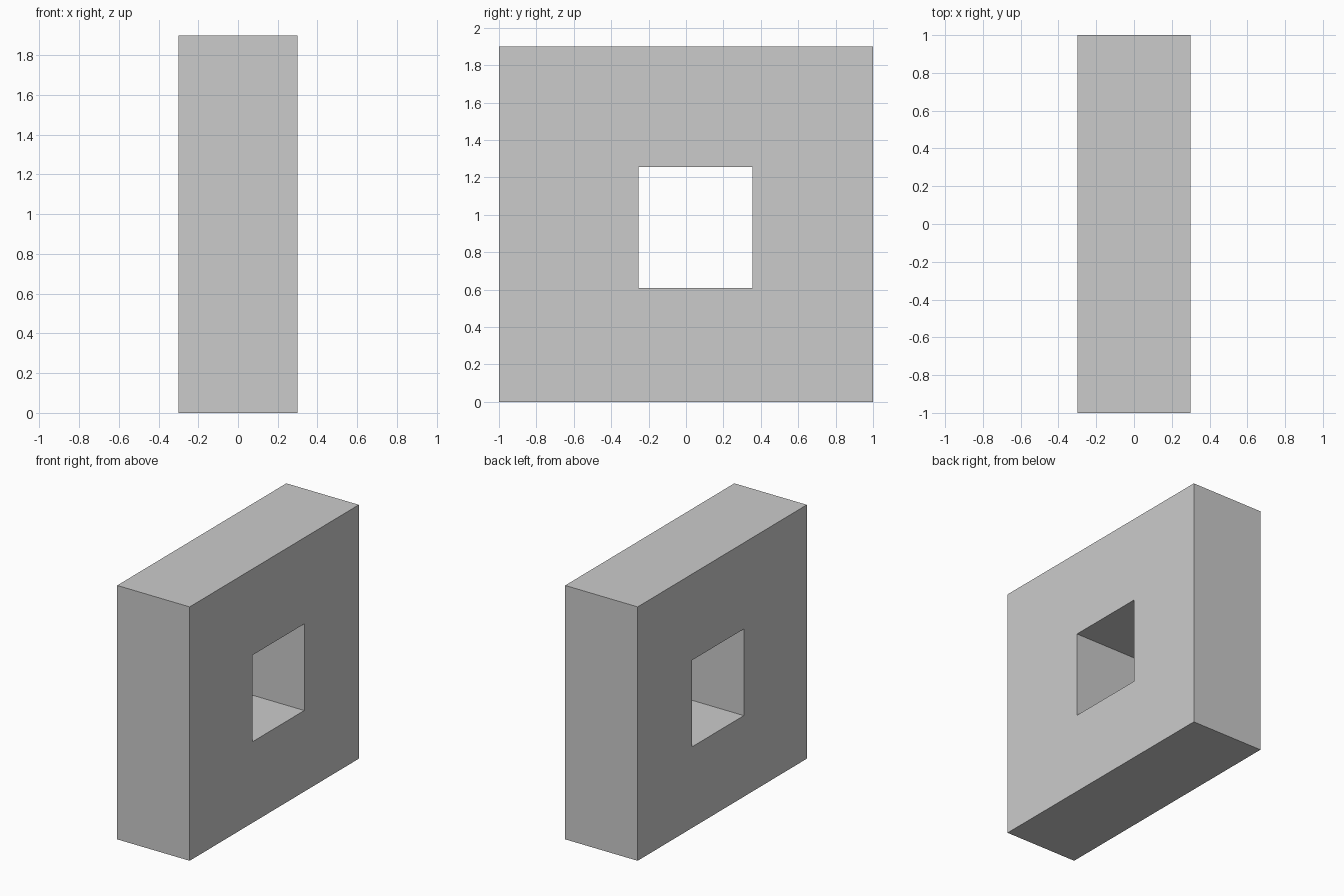
import bpy
import bmesh

if "Cube" in bpy.data.objects:
    bpy.data.objects.remove(bpy.data.objects["Cube"])

HALF_DEPTH = 0.3


def rectangle(y0, y1, z0, z1):
    return [(y0, z0), (y1, z0), (y1, z1), (y0, z1)]


# Square slab and its slightly off-centre window, as (y, z) outlines
outer = rectangle(-1.0, 1.0, 0.0, 1.9)
inner = rectangle(-0.255, 0.355, 0.607, 1.255)

bm = bmesh.new()


def ring(outline, x):
    return [bm.verts.new((x, y, z)) for y, z in outline]


# Four rings in order: outer back, outer front, inner front, inner back
rings = [ring(outer, -HALF_DEPTH), ring(outer, HALF_DEPTH),
         ring(inner, HALF_DEPTH), ring(inner, -HALF_DEPTH)]

# Skin between neighbouring rings, closing the loop through the window
for k in range(4):
    a, b = rings[k], rings[(k + 1) % 4]
    for i in range(4):
        j = (i + 1) % 4
        bm.faces.new((a[i], a[j], b[j], b[i]))

bmesh.ops.recalc_face_normals(bm, faces=bm.faces)
mesh = bpy.data.meshes.new("wall_block_with_window")
bm.to_mesh(mesh)
bm.free()
block = bpy.data.objects.new("wall_block_with_window", mesh)
bpy.context.collection.objects.link(block)
